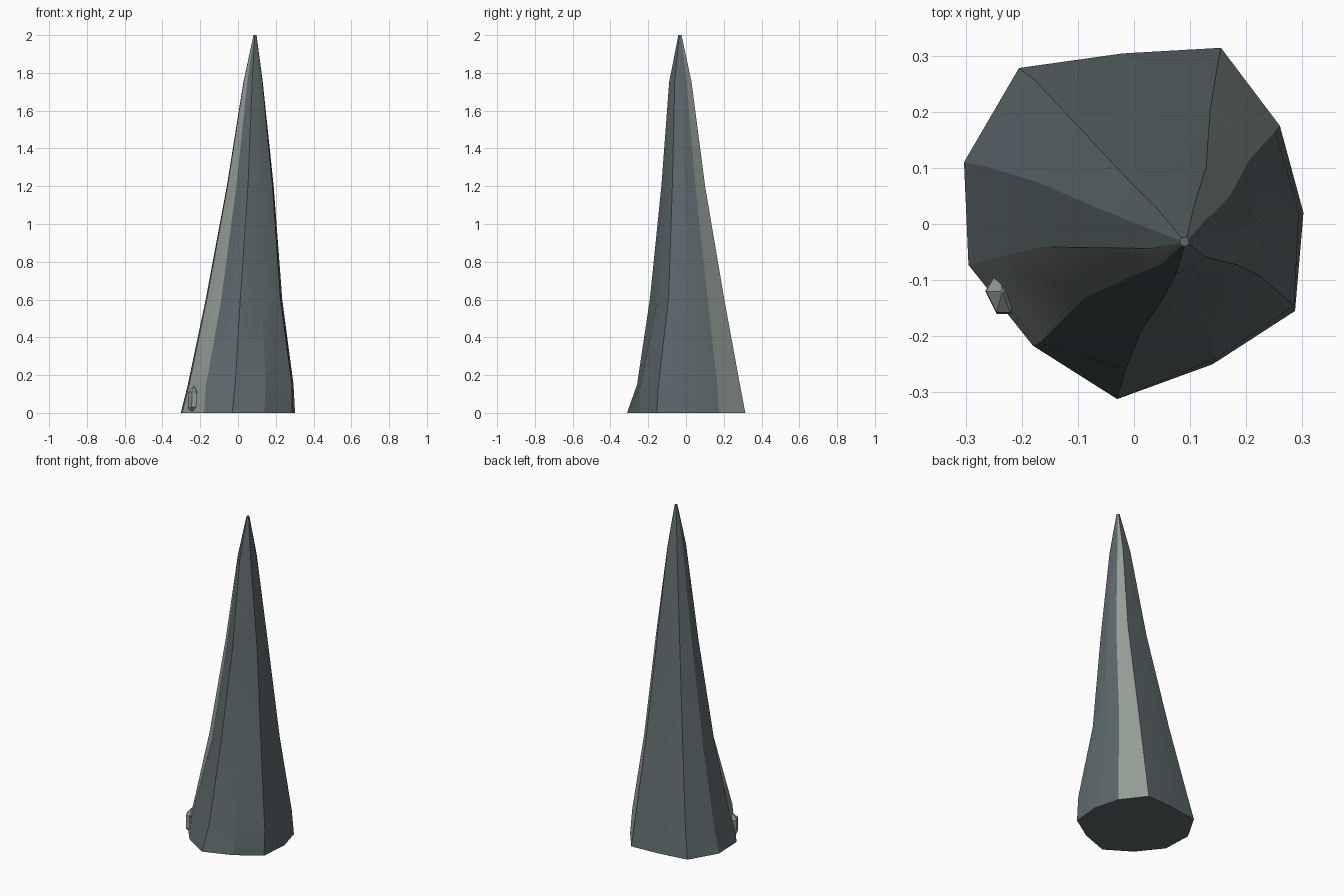
import bpy, bmesh

if "Cube" in bpy.data.objects:
    bpy.data.objects.remove(bpy.data.objects["Cube"])


def material(name, color):
    m = bpy.data.materials.new(name)
    m.diffuse_color = (*color, 1)
    m.use_nodes = True
    m.node_tree.nodes["Principled BSDF"].inputs["Base Color"].default_value = m.diffuse_color
    return m


slate = material("dark slate", (0.11, 0.14, 0.148))
pale = material("pale stone", (0.30, 0.34, 0.31))


def loft(name, rings, mats, paint=None, smooth=True):
    """Skin a stack of rings, cap both ends; paint(side) picks the material."""
    bm = bmesh.new()
    loops = [[bm.verts.new(p) for p in ring] for ring in rings]
    n = len(loops[0])
    for a, b in zip(loops, loops[1:]):
        for i in range(n):
            j = (i + 1) % n
            f = bm.faces.new((a[i], a[j], b[j], b[i]))
            f.material_index = paint(i) if paint else 0
    bm.faces.new(loops[0][::-1])
    bm.faces.new(loops[-1])
    bmesh.ops.recalc_face_normals(bm, faces=bm.faces)
    me = bpy.data.meshes.new(name)
    bm.to_mesh(me)
    bm.free()
    ob = bpy.data.objects.new(name, me)
    bpy.context.collection.objects.link(ob)
    for m in mats:
        me.materials.append(m)
    if smooth:
        bpy.context.view_layer.objects.active = ob
        ob.select_set(True)
        bpy.ops.object.shade_smooth_by_angle(angle=0.35)
        ob.select_set(False)
    return ob


# Leaning rock spire: footprint corners (x, y, flare kept at the first ring)
foot = [(-0.18, -0.217, 0.99), (-0.03, -0.312, 0.84), (0.14, -0.25, 0.97),
        (0.287, -0.155, 0.96), (0.302, 0.02, 0.94), (0.26, 0.175, 0.93),
        (0.155, 0.314, 0.90), (-0.02, 0.304, 0.92), (-0.205, 0.278, 0.91),
        (-0.303, 0.11, 0.91), (-0.295, -0.073, 0.91)]
# Levels: height, centre x, centre y, scale x, scale y
levels = [(0.6, 0.032, 0.005, 0.67, 0.63), (1.2, 0.065, -0.015, 0.41, 0.37),
          (1.75, 0.08, -0.03, 0.17, 0.19), (2.0, 0.09, -0.032, 0.027, 0.027)]
rings = [[(x, y, 0) for x, y, k in foot],
         [(x * k + 0.01, y * k + 0.003, 0.15) for x, y, k in foot]]
rings += [[(cx + x * sx, cy + y * sy, z) for x, y, k in foot]
          for z, cx, cy, sx, sy in levels]
# Two opposite facets are pale
loft("rock_spire", rings, [slate, pale], lambda i: 1 if i in (5, 10) else 0)

# Small pointed pebble set into the foot of the spire
outline = [(-0.24, -0.075), (-0.265, -0.12), (-0.245, -0.16),
           (-0.22, -0.16), (-0.206, -0.122)]
centre = (-0.235, -0.12)
pebble = [[(centre[0] + (x - centre[0]) * s, centre[1] + (y - centre[1]) * s, z)
           for x, y in outline]
          for z, s in ((0.01, 0.6), (0.03, 1.0), (0.11, 0.95), (0.14, 0.08))]
loft("pebble", pebble, [pale], smooth=False)
